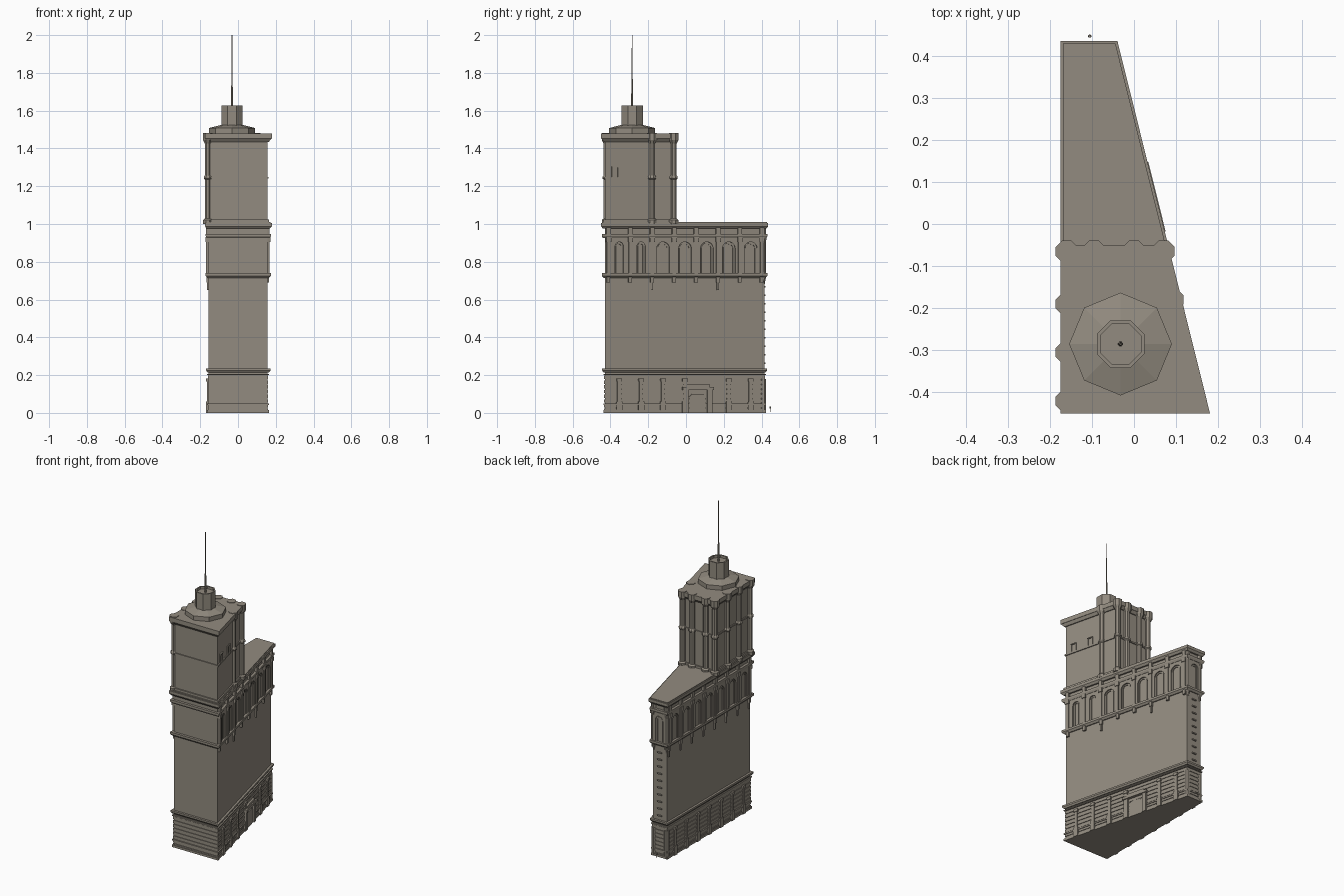
import bpy, bmesh, math
from mathutils import Vector

if "Cube" in bpy.data.objects:
    bpy.data.objects.remove(bpy.data.objects["Cube"])

stone = bpy.data.materials.new("warm_grey_stone")
stone.use_nodes = True
colour = (0.29, 0.26, 0.215, 1)
stone.diffuse_color = colour
stone.node_tree.nodes["Principled BSDF"].inputs["Base Color"].default_value = colour

LEFT, FRONT, BACK, CORNER, SLOPE = -0.155, -0.43, 0.415, 0.155, -0.2486


def slant(y, out=0):
    return CORNER + out * 1.03 + SLOPE * (y - FRONT)


def finish(name, bm):
    bmesh.ops.recalc_face_normals(bm, faces=bm.faces)
    mesh = bpy.data.meshes.new(name)
    bm.to_mesh(mesh)
    bm.free()
    mesh.materials.append(stone)
    obj = bpy.data.objects.new(name, mesh)
    bpy.context.collection.objects.link(obj)
    return obj


def loft(bm, a, b):
    """Closed solid between two matching outlines."""
    va, vb = [bm.verts.new(p) for p in a], [bm.verts.new(p) for p in b]
    bm.faces.new(va)
    bm.faces.new(vb)
    for i in range(len(a)):
        j = (i + 1) % len(a)
        bm.faces.new((va[i], va[j], vb[j], vb[i]))


def wedge(bm, out, z0, z1, back=BACK, out_top=None):
    """Layer of the tapered plan, grown outward by out."""
    def ring(o, z):
        f, b = FRONT - o, back + o
        return [(LEFT - o, f, z), (slant(f, o), f, z), (slant(b, o), b, z), (LEFT - o, b, z)]
    loft(bm, ring(out, z0), ring(out if out_top is None else out_top, z1))


def layers(name, rows, back=BACK):
    bm = bmesh.new()
    for row in rows:
        wedge(bm, row[0], row[1], row[2], back, row[3] if len(row) > 3 else None)
    return finish(name, bm)


def lathe(bm, x, y, profile, sides=8, turn=math.pi / 8):
    rings = [[bm.verts.new((x + r * math.cos(turn + i * math.tau / sides),
                            y + r * math.sin(turn + i * math.tau / sides), z))
              for i in range(sides)] for r, z in profile]
    for a, b in zip(rings, rings[1:]):
        for i in range(sides):
            j = (i + 1) % sides
            bm.faces.new((a[i], a[j], b[j], b[i]))
    bm.faces.new(rings[0])
    bm.faces.new(rings[-1])


# Walls: position along the wall, distance out from it, height
def right_wall(t, d, z):
    n = Vector((1, -SLOPE, 0)).normalized()
    return Vector((slant(t), t, z)) + n * d


def left_wall(t, d, z):
    return Vector((LEFT - d, t, z))


def back_wall(t, d, z):
    return Vector((t, BACK + d, z))


def plate(bm, wall, outline, depth, start=-0.004):
    loft(bm, [wall(t, start, z) for t, z in outline], [wall(t, depth, z) for t, z in outline])


def block(bm, wall, t, width, z0, z1, depth):
    a, b = t - width / 2, t + width / 2
    plate(bm, wall, [(a, z0), (b, z0), (b, z1), (a, z1)], depth)


def arch(centre, half, spring):
    return [(centre + half * math.cos(math.pi * i / 10), spring + half * math.sin(math.pi * i / 10))
            for i in range(11)]


def arch_bay(bm, wall, c, bay, half, z0, z1, depth):
    """Wall panel with an arched opening, and a thin frame inside it."""
    spring = z1 - 0.025 - half
    outline = [(c - bay, z0), (c - bay, z1), (c + bay, z1), (c + bay, z0), (c + half, z0)]
    plate(bm, wall, outline + arch(c, half, spring) + [(c - half, z0)], depth)
    inner = half - 0.012
    frame = [(c + half - 0.005, z0)] + arch(c, half - 0.005, spring) + [(c - half + 0.005, z0)]
    hole = [(c - inner, z0)] + arch(c, inner, spring)[::-1] + [(c + inner, z0)]
    plate(bm, wall, frame + hole, 0.005)


# Main body, cornices and roof
layers("body", [(0, 0, 1.0)])
layers("base_courses", [(0.004, 0.004 + i * 0.025, 0.022 + i * 0.025) for i in range(8)])
layers("base_cornice", [(0.008, 0.2, 0.206), (0.007, 0.215, 0.225, 0.014), (0.014, 0.225, 0.236)])
layers("plinth", [(0.008, 0, 0.014), (0.008, 0.042, 0.05)])
layers("arcade_sill", [(0.006, 0.715, 0.726, 0.016), (0.016, 0.726, 0.74)])
layers("frieze_moulding", [(0.01, 0.925, 0.936, 0.016), (0.016, 0.936, 0.948)])
layers("roof_cornice", [(0.01, 0.975, 0.988, 0.02), (0.02, 0.988, 1.006), (0.014, 1.006, 1.011)])

# Arcades, pilasters and hanging brackets on the long sides
STEP = 0.116
centres = [-0.355 + STEP * i for i in range(7)]
for side, wall in (("right", right_wall), ("left", left_wall)):
    bm = bmesh.new()
    for i, c in enumerate(centres):
        half = 0.022 if i < 2 and side == "right" else 0.034
        arch_bay(bm, wall, c, STEP / 2, half, 0.74, 0.93, 0.008)
    finish(side + "_arcade", bm)
    bm = bmesh.new()
    for i in range(8):
        t = centres[0] + STEP * (i - 0.5)
        block(bm, wall, t, 0.018, 0.735, 0.93, 0.014)
        block(bm, wall, t, 0.026, 0.905, 0.93, 0.018)
        block(bm, wall, t, 0.022, 0.94, 0.985, 0.015)
        drop = 0.65 if side == "left" or i in (2, 5) else 0.695
        block(bm, wall, t, 0.01, drop, 0.72, 0.008)
        block(bm, wall, t, 0.018, 0.69, 0.72, 0.012)
    finish(side + "_pilasters", bm)
    # Base buttresses
    bm = bmesh.new()
    for c in centres:
        if side == "left" or not 0.0 < c < 0.12:
            block(bm, wall, c, 0.02, 0, 0.18, 0.01)
            block(bm, wall, c, 0.03, 0, 0.06, 0.014)
            block(bm, wall, c, 0.028, 0.165, 0.182, 0.014)
    finish(side + "_buttresses", bm)

# Entrance on the slanted side
bm = bmesh.new()
for t in (-0.003, 0.123):
    block(bm, right_wall, t, 0.026, 0, 0.125, 0.016)
block(bm, right_wall, 0.06, 0.165, 0.122, 0.138, 0.022)
block(bm, right_wall, 0.06, 0.12, 0.138, 0.152, 0.016)
finish("entrance_surround", bm)
bm = bmesh.new()
plate(bm, right_wall, [(0.015, 0)] + [(0.105, 0)] + [(0.105, 0.085), (0.09, 0.1), (0.03, 0.1), (0.015, 0.085)], 0.009)
finish("entrance_door", bm)

# Narrow back end: arch, window sills, corner posts and lamp post
MID = (LEFT + slant(BACK)) / 2
bm = bmesh.new()
arch_bay(bm, back_wall, MID, 0.045, 0.026, 0.74, 0.93, 0.008)
finish("back_arch", bm)
bm = bmesh.new()
for i in range(10):
    block(bm, back_wall, MID, 0.03, 0.26 + i * 0.045, 0.268 + i * 0.045, 0.007)
finish("back_window_sills", bm)
bm = bmesh.new()
for x in (LEFT + 0.006, slant(BACK) - 0.006):
    lathe(bm, x, BACK - 0.006, [(0.004, 0.66), (0.016, 0.72), (0.014, 0.75), (0.014, 0.9),
                                (0.02, 0.93), (0.016, 0.95), (0.016, 0.98), (0.022, 1.0)])
    lathe(bm, x, BACK - 0.006, [(0.016, 0), (0.016, 0.18)])
finish("back_corner_posts", bm)
bm = bmesh.new()
lathe(bm, MID, 0.446, [(0.002, 0.004), (0.002, 0.022), (0.004, 0.024), (0.003, 0.034)])
finish("back_lamp", bm)

# Tower
TOWER_BACK = -0.07
layers("tower", [(0, 1.0, 1.45)], TOWER_BACK)
layers("tower_bands", [(0.008, 1.0, 1.025), (0.006, 1.24, 1.25)], TOWER_BACK)
layers("tower_cap", [(0.006, 1.435, 1.452, 0.018), (0.02, 1.452, 1.48)], TOWER_BACK)

# Octagonal tower columns
spots = [(-0.16, y) for y in (-0.42, -0.305, -0.19, -0.065)]
spots += [(-0.095, -0.065), (0, -0.065), (0.07, -0.065), (0.092, -0.18)]
bm = bmesh.new()
for x, y in spots:
    lathe(bm, x, y, [(0.026, 1.0), (0.026, 1.022), (0.017, 1.03), (0.017, 1.235), (0.023, 1.24),
                     (0.023, 1.25), (0.017, 1.258), (0.017, 1.425), (0.028, 1.445), (0.028, 1.483)])
finish("tower_columns", bm)

# Small windows on the tower
bm = bmesh.new()
for t in (-0.375, -0.26):
    for a in (t - 0.016, t + 0.016):
        block(bm, right_wall, a, 0.006, 1.25, 1.3, 0.006)
    block(bm, right_wall, t, 0.038, 1.298, 1.304, 0.007)
finish("tower_window_frames", bm)

# Crown and spire
SX, SY = -0.032, -0.285
bm = bmesh.new()
lathe(bm, SX, SY, [(0.122, 1.475), (0.122, 1.508), (0.055, 1.525)], turn=0)
finish("crown_base", bm)
bm = bmesh.new()
lathe(bm, SX, SY, [(0.061, 1.5), (0.061, 1.628), (0.052, 1.628), (0.052, 1.612)])
finish("crown_drum", bm)
bm = bmesh.new()
lathe(bm, SX, SY, [(0.006, 1.6), (0.005, 1.72), (0.0035, 1.74), (0.002, 2.0)])
finish("spire", bm)
